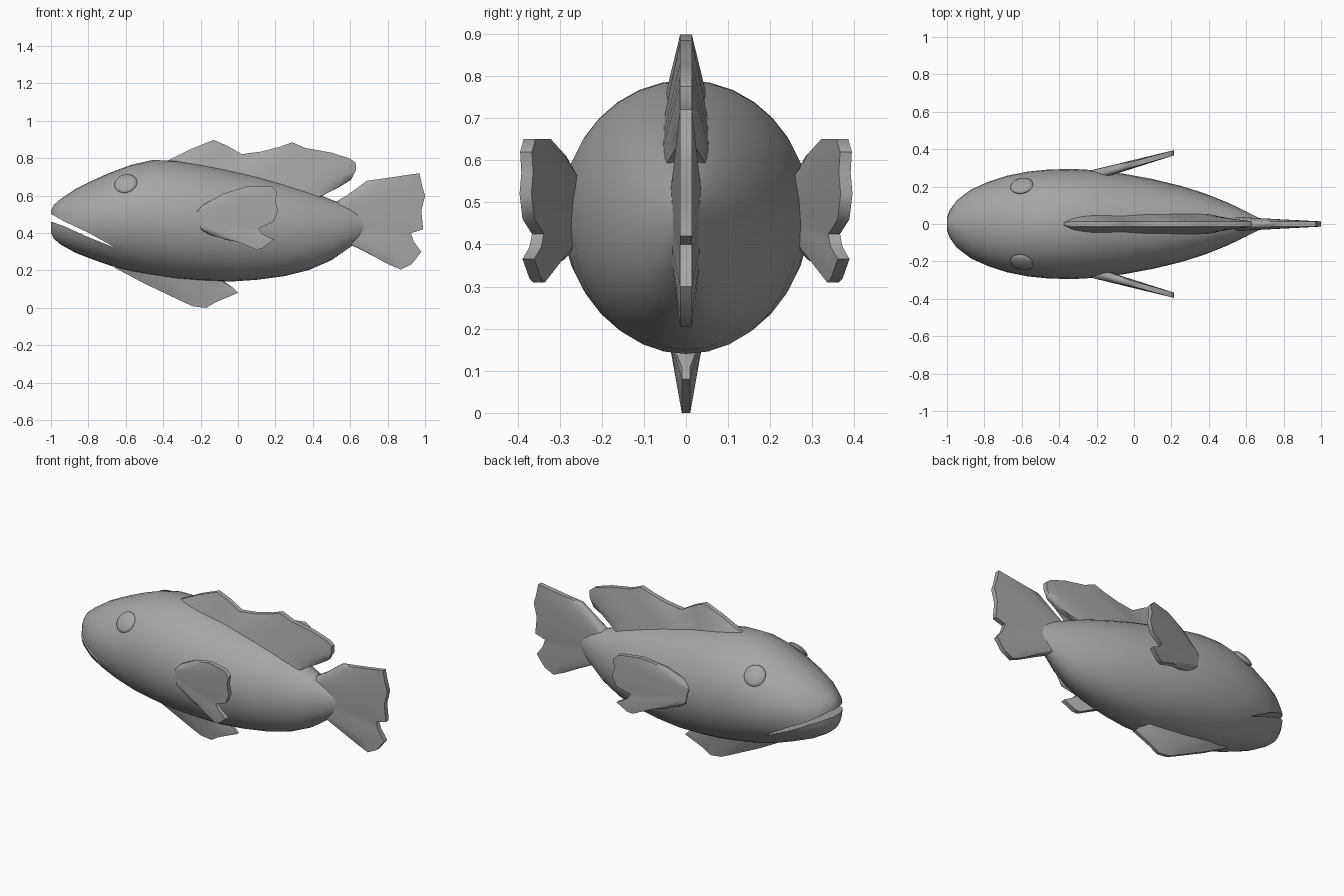
import bpy, bmesh, math
from mathutils import Vector, Matrix

if "Cube" in bpy.data.objects:
    bpy.data.objects.remove(bpy.data.objects["Cube"])

grey = bpy.data.materials.new("plain_grey")
grey.diffuse_color = (0.38, 0.38, 0.38, 1)
grey.use_nodes = True
grey.node_tree.nodes["Principled BSDF"].inputs["Base Color"].default_value = grey.diffuse_color


def make_object(name, bm):
    bmesh.ops.recalc_face_normals(bm, faces=bm.faces)
    mesh = bpy.data.meshes.new(name)
    bm.to_mesh(mesh)
    bm.free()
    mesh.materials.append(grey)
    ob = bpy.data.objects.new(name, mesh)
    bpy.context.collection.objects.link(ob)
    return ob


def smooth(ob, angle=40):
    bpy.ops.object.select_all(action='DESELECT')
    ob.select_set(True)
    bpy.context.view_layer.objects.active = ob
    bpy.ops.object.shade_smooth_by_angle(angle=math.radians(angle))


def loft(name, stations, sides=32):
    """Elliptical rings along x: (x, bottom z, top z, half width)."""
    bm = bmesh.new()
    rings = []
    for x, lo, hi, w in stations:
        ring = []
        for i in range(sides):
            a = 2 * math.pi * i / sides
            ring.append(bm.verts.new((x, w * math.cos(a), (lo + hi) / 2 + (hi - lo) / 2 * math.sin(a))))
        rings.append(ring)
    for a, b in zip(rings, rings[1:]):
        for i in range(sides):
            j = (i + 1) % sides
            bm.faces.new((a[i], a[j], b[j], b[i]))
    bm.faces.new(rings[0])
    bm.faces.new(rings[-1])
    return make_object(name, bm)


def fin(name, base, edge, root, tip, place=lambda x, z: 0.0, rows=5):
    """Tapered sheet from a straight root line to a ragged outer edge."""
    bm = bmesh.new()
    b0, b1 = Vector(base[0]), Vector(base[1])
    n = len(edge)
    sheets = []
    for side in (-1, 1):
        grid = []
        for i, e in enumerate(edge):
            b = b0.lerp(b1, i / (n - 1))
            column = []
            for r in range(rows + 1):
                t = r / rows
                x, z = b.lerp(Vector(e), t)
                half = root + (tip - root) * t
                if i in (0, n - 1):
                    half *= 0.5
                column.append(bm.verts.new((x, place(x, z) + side * half, z)))
            grid.append(column)
        for i in range(n - 1):
            for r in range(rows):
                bm.faces.new((grid[i][r], grid[i + 1][r], grid[i + 1][r + 1], grid[i][r + 1]))
        sheets.append(grid)
    # close the rim
    rims = []
    for g in sheets:
        rims.append(g[0] + [c[-1] for c in g[1:-1]] + g[-1][::-1] + [c[0] for c in g[-2:0:-1]])
    p, q = rims
    for i in range(len(p)):
        j = (i + 1) % len(p)
        bm.faces.new((p[i], p[j], q[j], q[i]))
    ob = make_object(name, bm)
    smooth(ob, 50)
    return ob


# Body
body = loft("body", [
    (-1.0, 0.40, 0.52, 0.035), (-0.985, 0.37, 0.55, 0.075), (-0.95, 0.34, 0.58, 0.125),
    (-0.87, 0.295, 0.635, 0.185), (-0.78, 0.26, 0.68, 0.225), (-0.68, 0.225, 0.725, 0.258),
    (-0.57, 0.195, 0.765, 0.28), (-0.46, 0.175, 0.79, 0.291), (-0.33, 0.155, 0.788, 0.295),
    (-0.2, 0.145, 0.768, 0.287), (-0.05, 0.14, 0.738, 0.268), (0.1, 0.15, 0.705, 0.24),
    (0.25, 0.17, 0.665, 0.204), (0.38, 0.203, 0.625, 0.163), (0.5, 0.255, 0.578, 0.115),
    (0.6, 0.325, 0.54, 0.067), (0.68, 0.385, 0.50, 0.026)])

# Mouth slit cut through the snout
bm = bmesh.new()
slit = [(-1.05, 0.525), (-0.99, 0.497), (-0.93, 0.463), (-0.8, 0.402), (-0.65, 0.318),
        (-0.8, 0.378), (-0.93, 0.437), (-0.99, 0.458), (-1.05, 0.46)]
face = bm.faces.new([bm.verts.new((x, -0.5, z)) for x, z in slit])
out = bmesh.ops.extrude_face_region(bm, geom=[face])
bmesh.ops.translate(bm, vec=(0, 1, 0), verts=[v for v in out["geom"] if isinstance(v, bmesh.types.BMVert)])
cutter = make_object("mouth_cutter", bm)
cut = body.modifiers.new("mouth", 'BOOLEAN')
cut.operation = 'DIFFERENCE'
cut.solver = 'EXACT'
cut.object = cutter
bpy.context.view_layer.update()
graph = bpy.context.evaluated_depsgraph_get()
cut_mesh = bpy.data.meshes.new_from_object(body.evaluated_get(graph))
body.modifiers.clear()
body.data = cut_mesh
bpy.data.objects.remove(cutter)
smooth(body)

# Eyes: shallow bulges lying on the head surface
for label, s in (("right", -1), ("left", 1)):
    bm = bmesh.new()
    normal = Vector((-0.18, s * 0.76, 0.62)).normalized()
    turn = normal.to_track_quat('Z', 'Y').to_matrix().to_4x4()
    bmesh.ops.create_uvsphere(bm, u_segments=20, v_segments=10, radius=1,
                              matrix=Matrix.Translation((-0.60, s * 0.204, 0.665)) @ turn
                              @ Matrix.Diagonal((0.062, 0.062, 0.02, 1)))
    smooth(make_object(label + "_eye", bm))

# Fin along the back
fin("back_fin", ((-0.40, 0.72), (0.42, 0.55)), [
    (-0.38, 0.785), (-0.33, 0.81), (-0.25, 0.85), (-0.13, 0.898), (-0.06, 0.868), (0.02, 0.822),
    (0.12, 0.835), (0.22, 0.86), (0.29, 0.885), (0.36, 0.855), (0.5, 0.83), (0.6, 0.798),
    (0.63, 0.775), (0.63, 0.735), (0.605, 0.685), (0.54, 0.645), (0.43, 0.60)], 0.065, 0.014)

# Tail fin
fin("tail_fin", ((0.50, 0.53), (0.50, 0.38)), [
    (0.52, 0.565), (0.58, 0.60), (0.69, 0.68), (0.8, 0.695), (0.97, 0.72), (0.985, 0.65),
    (1.0, 0.6), (0.98, 0.52), (0.99, 0.42), (0.925, 0.40), (0.94, 0.355), (0.98, 0.30),
    (0.93, 0.235), (0.87, 0.205), (0.8, 0.235), (0.7, 0.29), (0.61, 0.335)], 0.04, 0.014)

# Keel fin under the belly
fin("belly_fin", ((-0.62, 0.25), (-0.14, 0.20)), [
    (-0.66, 0.215), (-0.5, 0.13), (-0.3, 0.035), (-0.24, 0.008), (-0.17, 0.0),
    (-0.12, 0.03), (0.0, 0.08), (-0.03, 0.11), (-0.08, 0.145)], 0.05, 0.01)

# Side fins, splayed outwards towards the back
side_edge = [(-0.18, 0.555), (-0.08, 0.61), (0.05, 0.65), (0.18, 0.65), (0.21, 0.62), (0.2, 0.57),
             (0.215, 0.52), (0.19, 0.46), (0.11, 0.425), (0.13, 0.395), (0.19, 0.365),
             (0.13, 0.318), (0.1, 0.31), (0.02, 0.35), (-0.07, 0.365), (-0.16, 0.395)]
for label, s in (("right", -1), ("left", 1)):
    fin(label + "_side_fin", ((-0.22, 0.52), (-0.20, 0.42)), side_edge, 0.03, 0.014,
        lambda x, z, s=s: s * (0.265 + 0.28 * (x + 0.2)))
